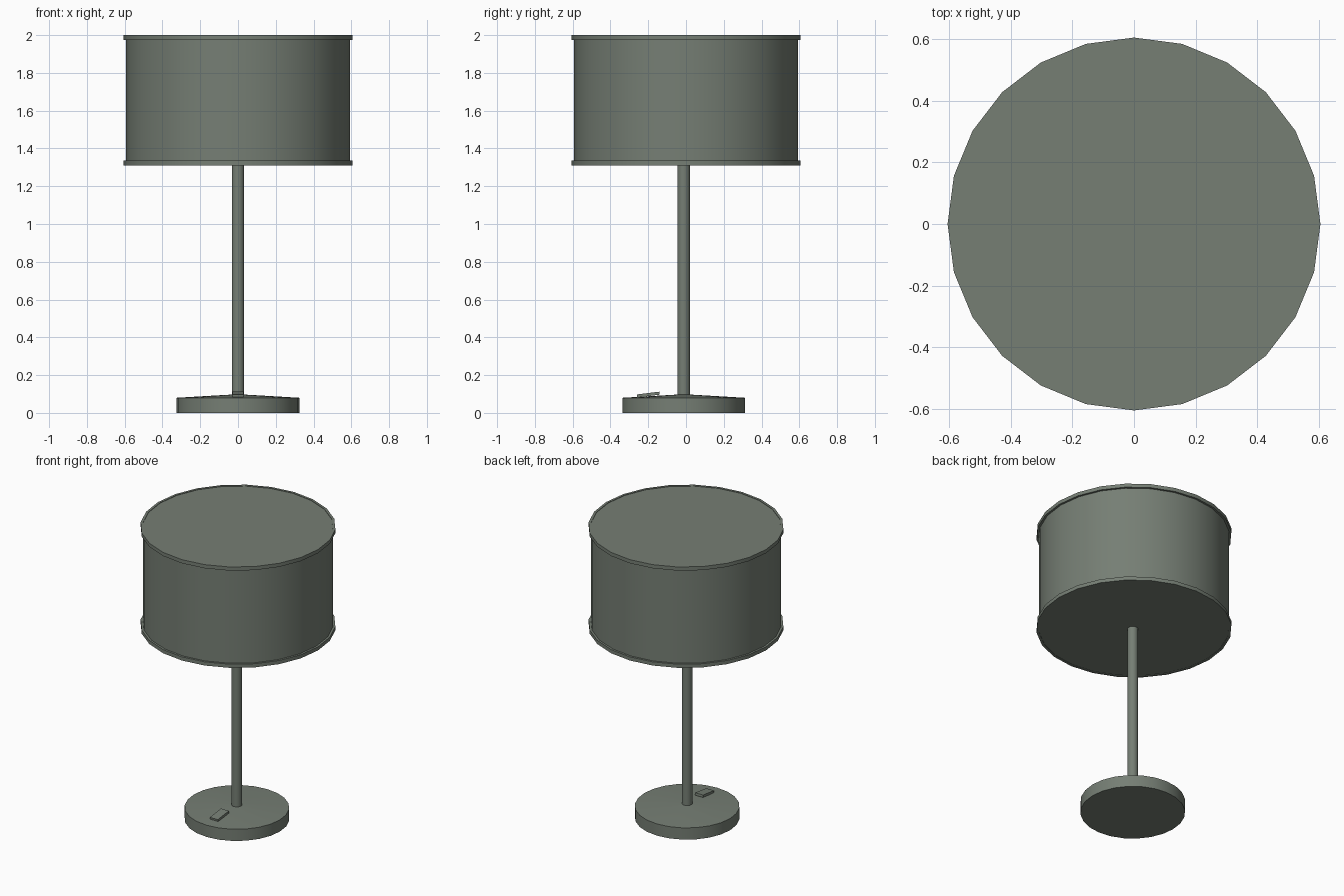
import bpy, bmesh, math

cube = bpy.data.objects.get("Cube")
if cube:
    bpy.data.objects.remove(cube, do_unlink=True)

COLOUR = (0.18, 0.21, 0.175, 1)
SIDES = 24
STEM_Y = -0.012

paint = bpy.data.materials.new("grey_green")
paint.use_nodes = True
paint.diffuse_color = COLOUR
paint.node_tree.nodes["Principled BSDF"].inputs["Base Color"].default_value = COLOUR


def finish(name, bm, location):
    bmesh.ops.remove_doubles(bm, verts=bm.verts, dist=1e-5)
    bmesh.ops.recalc_face_normals(bm, faces=bm.faces)
    mesh = bpy.data.meshes.new(name)
    bm.to_mesh(mesh)
    bm.free()
    mesh.materials.append(paint)
    obj = bpy.data.objects.new(name, mesh)
    bpy.context.collection.objects.link(obj)
    obj.location = location
    bpy.ops.object.select_all(action="DESELECT")
    obj.select_set(True)
    bpy.context.view_layer.objects.active = obj
    bpy.ops.object.shade_smooth_by_angle(angle=math.radians(30))
    return obj


def lathe(name, profile, y=0, closed=False):
    """Spin a (radius, height) profile around the vertical axis."""
    bm = bmesh.new()
    verts = [bm.verts.new((r, 0, z)) for r, z in profile]
    ends = verts[1:] + verts[:1] if closed else verts[1:]
    edges = [bm.edges.new(pair) for pair in zip(verts, ends)]
    bmesh.ops.spin(bm, geom=verts + edges, cent=(0, 0, 0), axis=(0, 0, 1),
                   angle=math.tau, steps=SIDES, use_duplicate=False)
    return finish(name, bm, (0, y, 0))


# Round foot with a gently raised top, and the stem
lathe("base", [(0, 0), (0.325, 0), (0.325, 0.08), (0.035, 0.097), (0, 0.097)], STEM_Y)
lathe("stem", [(0, 0.09), (0.033, 0.09), (0.033, 1.33), (0, 1.33)], STEM_Y)

# Closed drum shade with a trim band at each end
lathe("shade", [(0, 1.313), (0.592, 1.313), (0.592, 1.997), (0, 1.997)])
for name, low in (("lower_trim", 1.31), ("upper_trim", 1.975)):
    high = low + 0.025
    lathe(name, [(0.59, low), (0.606, low), (0.606, high), (0.59, high)], closed=True)

# Tilted rocker switch on the front of the foot
bm = bmesh.new()
bmesh.ops.create_cube(bm, size=1)
bmesh.ops.scale(bm, vec=(0.06, 0.12, 0.016), verts=bm.verts)
switch = finish("switch", bm, (0, -0.2, 0.097))
switch.rotation_euler.x = math.radians(7)
